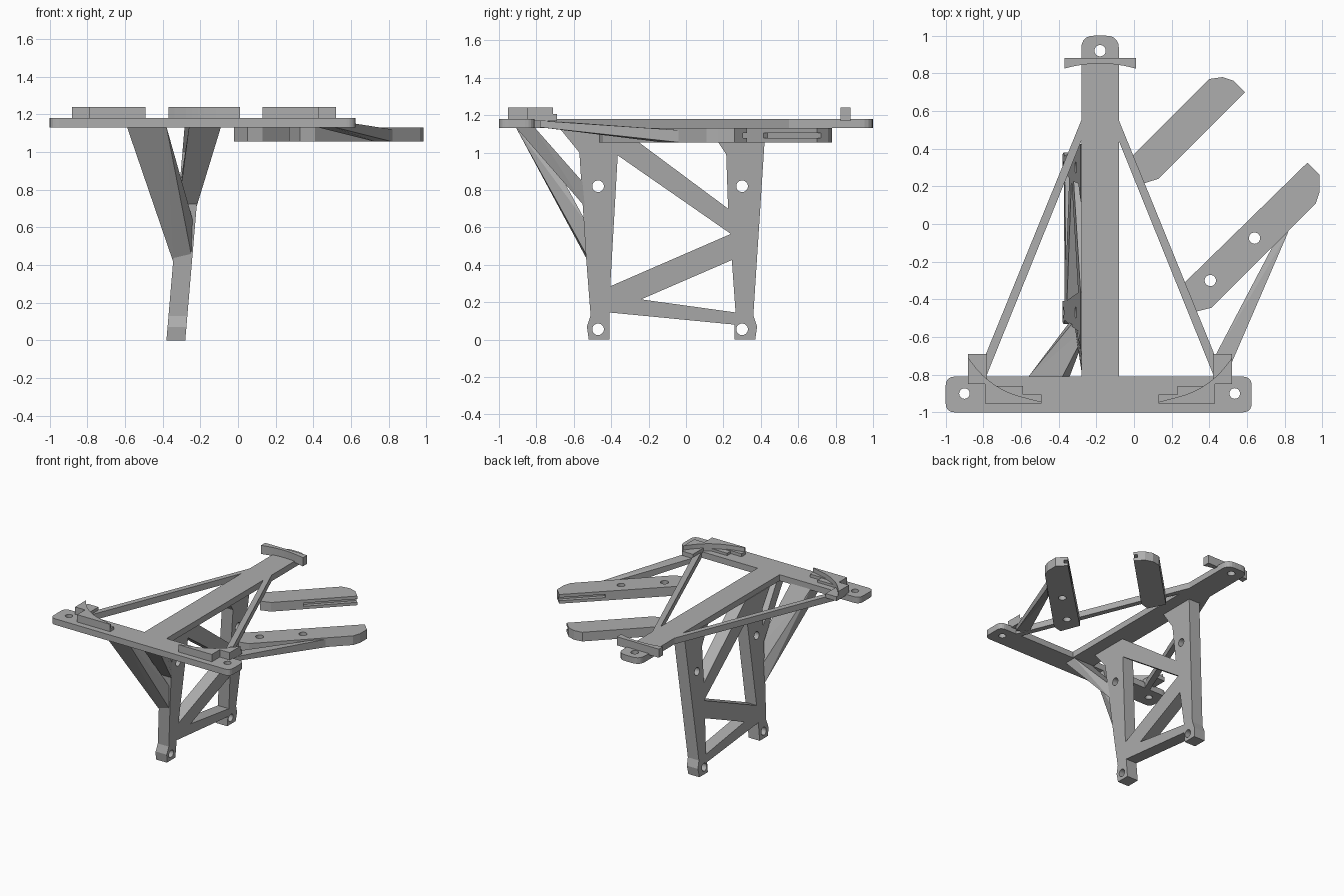
import bpy, bmesh, math
from mathutils import Matrix, Vector

cube = bpy.data.objects.get("Cube")
if cube:
    bpy.data.objects.remove(cube, do_unlink=True)

GREY = (0.42, 0.42, 0.42, 1.0)
mat = bpy.data.materials.new("plain grey")
mat.use_nodes = True
mat.diffuse_color = GREY
mat.node_tree.nodes["Principled BSDF"].inputs["Base Color"].default_value = GREY

MID_X = -0.18   # mirror line of the top frame
TOP, UNDER = 1.18, 1.13


def add(name, mesh):
    ob = bpy.data.objects.new(name, mesh)
    bpy.context.collection.objects.link(ob)
    mesh.materials.clear()
    mesh.materials.append(mat)
    return ob


def evaluated_mesh(ob):
    dg = bpy.context.evaluated_depsgraph_get()
    return bpy.data.meshes.new_from_object(ob.evaluated_get(dg))


def rounded(points, steps=5):
    """Replace every corner that carries a radius by a small curve."""
    out = []
    for i, p in enumerate(points):
        if len(p) == 2:
            out.append(Vector(p))
            continue
        c = Vector(p[:2])
        a = c + (Vector(points[i - 1][:2]) - c).normalized() * p[2]
        b = c + (Vector(points[(i + 1) % len(points)][:2]) - c).normalized() * p[2]
        for k in range(steps + 1):
            t = k / steps
            out.append(a * (1 - t) ** 2 + c * 2 * t * (1 - t) + b * t * t)
    return out


def hole(x, y, r=0.03, n=24):
    return [(x + r * math.cos(math.tau * k / n), y + r * math.sin(math.tau * k / n)) for k in range(n)]


def slab(name, outlines, low, high, matrix=None):
    """Extruded flat shape; outlines after the first are openings."""
    cu = bpy.data.curves.new(name, 'CURVE')
    cu.dimensions, cu.fill_mode = '2D', 'BOTH'
    cu.extrude = (high - low) / 2
    for pts in outlines:
        sp = cu.splines.new('POLY')
        sp.points.add(len(pts) - 1)
        for q, p in zip(sp.points, pts):
            q.co = (p[0], p[1], 0, 1)
        sp.use_cyclic_u = True
    tmp = bpy.data.objects.new(name, cu)
    bpy.context.collection.objects.link(tmp)
    me = evaluated_mesh(tmp)
    bpy.data.objects.remove(tmp)
    bpy.data.curves.remove(cu)
    me.transform(Matrix.Translation((0, 0, (low + high) / 2)))
    if matrix:
        me.transform(matrix)
    bm = bmesh.new()
    bm.from_mesh(me)
    bmesh.ops.remove_doubles(bm, verts=bm.verts, dist=1e-5)
    bmesh.ops.recalc_face_normals(bm, faces=bm.faces)
    for f in bm.faces:
        f.smooth = False
    bm.to_mesh(me)
    bm.free()
    return add(name, me)


def strut(name, start, end):
    """Tapered bar between two four-cornered ends."""
    bm = bmesh.new()
    for p in start + end:
        bm.verts.new(p)
    bmesh.ops.convex_hull(bm, input=bm.verts)
    bmesh.ops.recalc_face_normals(bm, faces=bm.faces)
    me = bpy.data.meshes.new(name)
    bm.to_mesh(me)
    bm.free()
    return add(name, me)


def cut_groove(ob, centre, length, depth):
    """Cut a diagonal slot into the side of an arm."""
    bm = bmesh.new()
    bmesh.ops.create_cube(bm, size=1)
    me = bpy.data.meshes.new("groove_cutter")
    bm.to_mesh(me)
    bm.free()
    me.transform(Matrix.Translation(centre) @ Matrix.Rotation(math.radians(45), 4, 'Z')
                 @ Matrix.Diagonal((length, depth, 0.026, 1)))
    cutter = add("groove_cutter", me)
    cutter.hide_render = True
    mod = ob.modifiers.new("groove", 'BOOLEAN')
    mod.operation, mod.object, mod.solver = 'DIFFERENCE', cutter, 'EXACT'
    new = evaluated_mesh(ob)
    ob.modifiers.clear()
    ob.data = new
    bpy.data.objects.remove(cutter, do_unlink=True)


def box(x0, y0, x1, y1):
    return [(x0, y0), (x1, y0), (x1, y1), (x0, y1)]


# Top frame: front bar, spine and two diagonal braces in one plate
spine_l, spine_r = MID_X - 0.1, MID_X + 0.1
half = [(spine_l, 0.55), (-0.835, -0.81), (-1, -0.81, 0.05), (-1, -1, 0.05)]
half_r = [(2 * MID_X - p[0], *p[1:]) for p in reversed(half)]
half_r = [(0.625 if abs(p[0]) > 0.6 else p[0], *p[1:]) for p in half_r]
outer = [(spine_l, 1, 0.07)] + half + half_r + [(spine_r, 1, 0.07)]
gap = [(spine_l, 0.44), (-0.785, -0.81), (spine_l, -0.81)]
gap_r = [(2 * MID_X - x, y) for x, y in gap]
slab("top_frame", [rounded(outer), gap, gap_r, hole(MID_X, 0.92),
                   hole(-0.9, -0.9, 0.028), hole(0.535, -0.9, 0.028)], UNDER, TOP)

# Rear clamp with a hollow front edge
arc = [(MID_X + 0.19 * t / 6, 0.852 - 0.027 * (t / 6) ** 2) for t in range(-6, 7)]
slab("rear_clamp", [arc + [(0.01, 0.88), (-0.37, 0.88)]], TOP - 0.01, 1.24)

# Front clamps: low pads and a tall curved wedge on each side
sweep = rounded([(-0.88, -0.71), (-0.76, -0.875, 0.17), (-0.49, -0.945)], 8)
wedge = list(sweep) + [(-0.49, -0.952), (-0.79, -0.952), (-0.79, -0.85), (-0.88, -0.85)]
parts = [("wedge", wedge, 1.24), ("side_pad", box(-0.88, -0.85, -0.78, -0.69), 1.205),
         ("front_pad", box(-0.79, -0.95, -0.49, -0.905), 1.205),
         ("inner_pad", box(-0.79, -0.91, -0.59, -0.86), 1.2)]
for side, flip in (("right", False), ("left", True)):
    for part, pts, high in parts:
        shape = [(2 * MID_X - p[0] if flip else p[0], p[1]) for p in pts]
        slab(f"{side}_clamp_{part}", [shape], TOP - 0.01, high)

# Two diagonal arms under the frame
LOW = 1.055
rear_arm = slab("rear_arm", [[(-0.02, 0.35), (0.4, 0.77), (0.47, 0.78), (0.53, 0.76),
                              (0.59, 0.7), (0.13, 0.24), (0.05, 0.215)]], LOW, UNDER)
front_arm = slab("front_arm", [[(0.27, -0.31), (0.92, 0.325), (0.985, 0.26), (0.985, 0.17),
                                (0.965, 0.11), (0.41, -0.445), (0.33, -0.465)],
                               hole(0.405, -0.3), hole(0.64, -0.075)], LOW, UNDER)
cut_groove(rear_arm, (0.46, 0.57, 1.092), 0.44, 0.06)
cut_groove(front_arm, (0.83, 0.235, 1.092), 0.44, 0.06)

# Brace from the frame corner to the front arm
strut("arm_brace",
      [(0.41, -0.74, 1.135), (0.50, -0.78, 1.135), (0.41, -0.74, 1.17), (0.50, -0.78, 1.17)],
      [(0.73, -0.13, LOW), (0.82, -0.04, LOW), (0.73, -0.13, 1.12), (0.82, -0.04, 1.12)])

# Truss leg panel, drawn in y-z and leaned sideways
panel = [(-0.52, 0), (-0.53, 0.07), (-0.51, 0.13), (-0.535, 0.45), (-0.57, 1.0), (-0.68, 1.135),
         (-0.36, 1.135), (0.225, 0.7), (0.215, 0.99), (0.12, 1.135), (0.425, 1.135),
         (0.36, 0.13), (0.38, 0.07), (0.37, 0), (0.26, 0), (0.26, 0.08), (-0.41, 0.145), (-0.41, 0)]
lower_window = [(-0.24, 0.215), (0.265, 0.145), (0.245, 0.425)]
main_window = [(-0.405, 0.285), (0.24, 0.565), (-0.365, 0.985)]
bolts = [hole(y, z, 0.031) for y in (-0.47, 0.3) for z in (0.055, 0.82)]
lean = Matrix(((0, 0.085, 1, 0), (1, 0, 0, 0), (0, 1, 0, 0), (0, 0, 0, 1)))
slab("leg_panel", [panel, lower_window, main_window] + bolts, -0.38, -0.28, lean)

# Struts from the front leg up to the front bar
strut("outer_strut",
      [(-0.59, -0.91, 1.135), (-0.38, -0.91, 1.135), (-0.56, -0.81, 1.135), (-0.38, -0.81, 1.135)],
      [(-0.345, -0.525, 0.42), (-0.245, -0.525, 0.44), (-0.33, -0.53, 0.58), (-0.235, -0.53, 0.62)])
strut("inner_strut",
      [(-0.26, -0.91, 1.135), (-0.09, -0.91, 1.135), (-0.26, -0.81, 1.135), (-0.09, -0.81, 1.135)],
      [(-0.315, -0.54, 0.71), (-0.22, -0.54, 0.71), (-0.305, -0.55, 0.84), (-0.21, -0.55, 0.84)])
